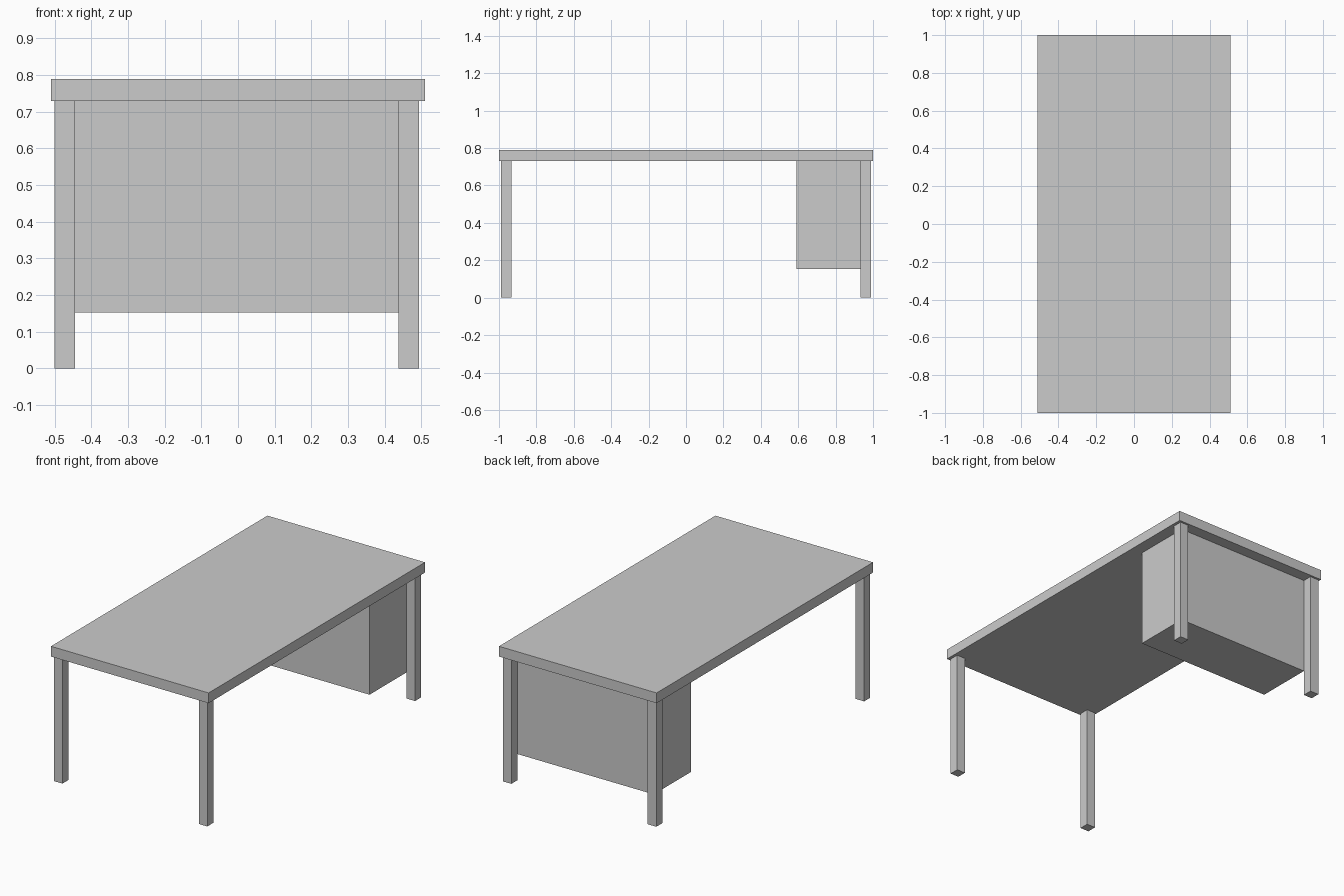
import bpy

if "Cube" in bpy.data.objects:
    bpy.data.objects.remove(bpy.data.objects["Cube"])


def box(name, x0, x1, y0, y1, z0, z1):
    """Add a flat-faced box spanning the given ranges."""
    bpy.ops.mesh.primitive_cube_add(
        size=1, location=((x0 + x1) / 2, (y0 + y1) / 2, (z0 + z1) / 2))
    obj = bpy.context.object
    obj.name = name
    obj.scale = (x1 - x0, y1 - y0, z1 - z0)
    bpy.ops.object.transform_apply(location=False, rotation=False, scale=True)
    return obj


UNDERSIDE = 0.73

# Table top
box("desk_top", -0.51, 0.51, -1, 1, UNDERSIDE, 0.79)

# Four square legs
for side, x0, x1 in (("left", -0.5, -0.444), ("right", 0.438, 0.493)):
    for end, y0, y1 in (("front", -0.988, -0.932), ("back", 0.932, 0.988)):
        box(f"{end}_{side}_leg", x0, x1, y0, y1, 0, UNDERSIDE)

# Cabinet hung under the back end, its sides in line with the legs' inner faces
box("cabinet", -0.444, 0.438, 0.59, 0.932, 0.153, UNDERSIDE)
